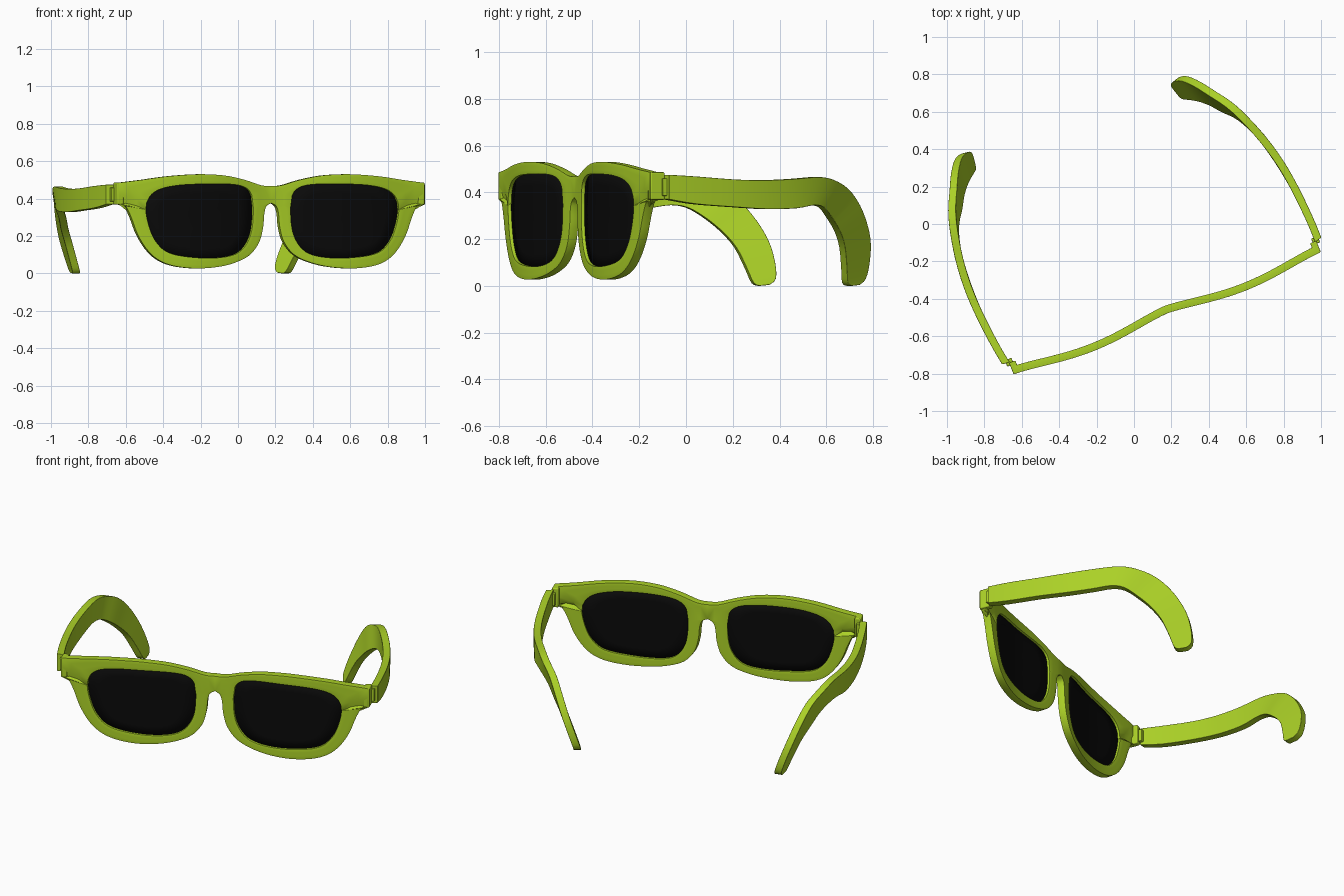
import bpy, bmesh, math
from mathutils import Vector

if "Cube" in bpy.data.objects:
    bpy.data.objects.remove(bpy.data.objects["Cube"])

YAW = math.atan2(0.64, 1.61)      # the whole front is turned about z
CENTRE = (0.17, -0.458, 0)
HALF = 0.875                      # half width of the front


def material(name, rgb):
    m = bpy.data.materials.new(name)
    m.diffuse_color = (*rgb, 1)
    m.use_nodes = True
    m.node_tree.nodes["Principled BSDF"].inputs["Base Color"].default_value = m.diffuse_color
    return m


GREEN = material("green_plastic", (0.41, 0.64, 0.02))
BLACK = material("dark_lens", (0.003, 0.003, 0.003))


def spline(pts, n, closed=False):
    """Catmull-Rom through points of any dimension."""
    p = [Vector(q) for q in pts]
    c, out = len(p), []
    get = (lambda i: p[i % c]) if closed else (lambda i: p[max(0, min(c - 1, i))])
    for i in range(c if closed else c - 1):
        a, b, d, e = get(i - 1), get(i), get(i + 1), get(i + 2)
        for k in range(n):
            t = k / n
            out.append(0.5 * (2 * b + (d - a) * t + (2 * a - 5 * b + 4 * d - e) * t * t
                              + (3 * b - a - 3 * d + e) * t ** 3))
    return out if closed else out + [p[-1]]


def make(name, bm, mat, on_front=True, mirror=True, solid=0, bevel=0):
    bmesh.ops.recalc_face_normals(bm, faces=bm.faces)
    me = bpy.data.meshes.new(name)
    bm.to_mesh(me)
    bm.free()
    me.materials.append(mat)
    ob = bpy.data.objects.new(name, me)
    bpy.context.collection.objects.link(ob)
    if on_front:
        ob.location, ob.rotation_euler.z = CENTRE, YAW
    bpy.ops.object.select_all(action='DESELECT')
    ob.select_set(True)
    bpy.context.view_layer.objects.active = ob
    bpy.ops.object.shade_smooth_by_angle(angle=math.radians(40))
    if mirror:
        ob.modifiers.new("mirror", 'MIRROR').merge_threshold = 0.0005
    if solid:
        s = ob.modifiers.new("solid", 'SOLIDIFY')
        s.thickness, s.offset = solid, 0
    if bevel:
        b = ob.modifiers.new("bevel", 'BEVEL')
        b.width, b.segments = bevel, 3
        b.limit_method, b.angle_limit = 'ANGLE', math.radians(45)
    return ob


def bulge(u, z):
    """Front surface: each lens area bows forward between bridge and hinge."""
    t = max(0.0, math.sin(math.pi * min(abs(u), HALF) / HALF))
    return Vector((u, -0.042 * t ** 1.4, z))


def rings(loops, centre=None):
    bm = bmesh.new()
    vs = [[bm.verts.new(bulge(*p)) for p in lp] for lp in loops]
    n = len(vs[0])
    for a, b in zip(vs, vs[1:]):
        for i in range(n):
            j = (i + 1) % n
            bm.faces.new((a[i], a[j], b[j], b[i]))
    if centre:
        c = bm.verts.new(bulge(*centre))
        for i in range(n):
            bm.faces.new((vs[-1][i], vs[-1][(i + 1) % n], c))
    return bm


# Half outline of the front (from bridge over the brow, round the lens, back to bridge)
top = [(0, .468), (.06, .471), (.16, .5), (.27, .522), (.38, .53), (.48, .529),
       (.62, .518), (.75, .5), (HALF, .485)]
low = [(HALF, .37), (.837, .36), (.805, .3), (.77, .21), (.72, .13), (.66, .075),
       (.58, .042), (.46, .027), (.33, .034), (.22, .058), (.13, .1), (.073, .17),
       (.05, .25), (.043, .32), (.03, .36), (0, .378)]
outer = spline(top, 4) + [Vector((HALF, .43))] + spline(low, 4)
hole = spline([(.11, .33), (.12, .42), (.165, .463), (.26, .478), (.42, .478), (.55, .471),
               (.65, .45), (.705, .41), (.725, .35), (.71, .26), (.67, .17), (.59, .107),
               (.42, .083), (.27, .09), (.18, .125), (.125, .21)], 6, True)
MID = Vector((.42, .28))


def on_hole(p):
    """Point where the ray from the lens middle to p crosses the lens edge."""
    d = (p - MID).normalized()
    for a, b in zip(hole, hole[1:] + hole[:1]):
        a, e = a - MID, b - a
        den = d.x * e.y - d.y * e.x
        if abs(den) < 1e-9:
            continue
        r = (a.x * e.y - a.y * e.x) / den
        t = (a.x * d.y - a.y * d.x) / den
        if r > 0 and -1e-5 <= t <= 1 + 1e-5:
            return MID + d * r
    return MID + d * .2


# Front frame
inner = [on_hole(p) for p in outer]
make("front_frame", rings([[o.lerp(i, t) for o, i in zip(outer, inner)]
                           for t in (0, .33, .67, 1)]), GREEN, solid=.042, bevel=.009)

# Lenses
make("lenses", rings([[MID + (p - MID) * k for p in hole] for k in (1.03, .75, .5, .25)],
                     MID), BLACK, solid=.014)


# Hinge blocks turned back from the ends of the front
def box(name, lo, hi, bevel):
    bm = bmesh.new()
    bmesh.ops.create_cube(bm, size=1)
    for v in bm.verts:
        v.co = Vector([(a + b) / 2 + c * (b - a) for a, b, c in zip(lo, hi, v.co)])
    make(name, bm, GREEN, bevel=bevel)


box("hinge_block", (.848, -.02, .368), (.884, .045, .486), .006)
box("hinge_pin", (.862, .03, .385), (.9, .066, .46), .004)

# Temple stations: top edge (s, z), bottom edge (s, z), inward offset w
stations = [(0, .475, 0, .37, 0), (.12, .468, .12, .35, -.034), (.3, .455, .3, .337, -.074),
            (.45, .452, .47, .328, -.096), (.6, .457, .62, .332, -.102),
            (.76, .465, .72, .345, -.092), (.87, .443, .79, .335, -.073),
            (.97, .395, .855, .295, -.04), (1.055, .31, .925, .235, -.01),
            (1.12, .2, .98, .165, .025), (1.143, .1, 1.018, .075, .06),
            (1.14, .03, 1.042, .012, .083), (1.11, .004, 1.07, .0, .088)]


def temple(name, start, d, side):
    d = Vector((*d, 0)).normalized()
    n = Vector((d.y, -d.x, 0)) * -side      # inward
    start = Vector((*start, 0))
    bm = bmesh.new()
    secs = []
    for s1, z1, s2, z2, w in spline(stations, 3):
        secs.append([bm.verts.new(start + d * s + n * (w + h) + Vector((0, 0, z)))
                     for s, z, h in ((s1, z1, -.021), (s1, z1, .021),
                                     (s2, z2, .021), (s2, z2, -.021))])
    for a, b in zip(secs, secs[1:]):
        for i in range(4):
            j = (i + 1) % 4
            bm.faces.new((a[i], a[j], b[j], b[i]))
    bm.faces.new(secs[0])
    bm.faces.new(secs[-1])
    make(name, bm, GREEN, on_front=False, mirror=False, bevel=.01)


# Temples (opened to slightly different angles)
temple("right_temple", (.985, -.085), (-.621, .784), 1)
temple("left_temple", (-.685, -.745), (-.25, .968), -1)
